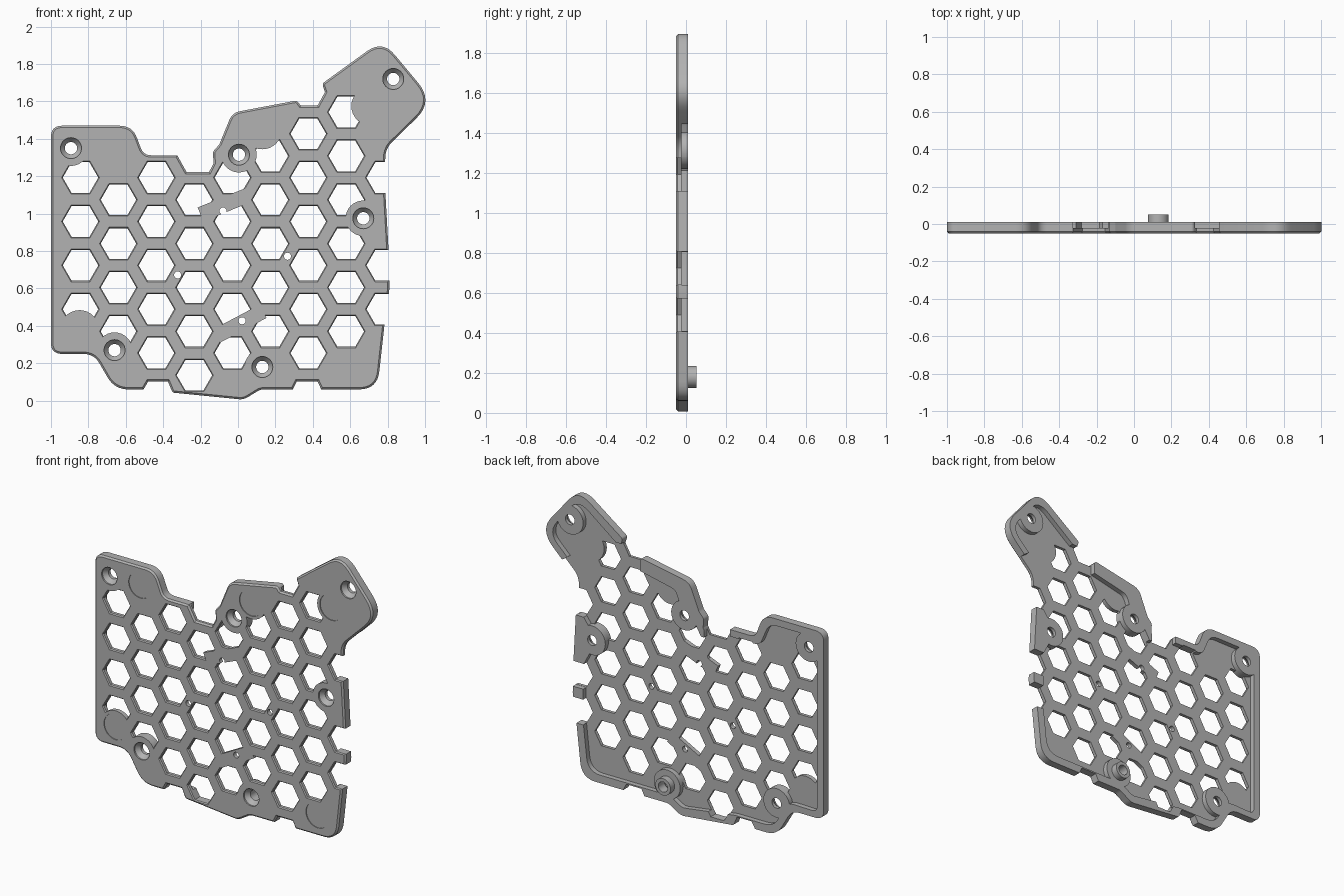
import bpy
import bmesh
import math
from mathutils import Vector, Matrix

if "Cube" in bpy.data.objects:
    bpy.data.objects.remove(bpy.data.objects["Cube"], do_unlink=True)

FRONT, BACK, FLOOR, POST_END = -0.05, 0.01, -0.022, 0.052

grey = bpy.data.materials.new("warm_grey")
grey.use_nodes = True
grey.diffuse_color = (0.45, 0.45, 0.45, 1)
grey.node_tree.nodes["Principled BSDF"].inputs["Base Color"].default_value = (0.45, 0.45, 0.45, 1)


def rounded(corners, steps=8):
    """Closed outline of (x, z, radius) corners with eased corners."""
    pts = [Vector(c[:2]) for c in corners]
    out = []
    for i, p in enumerate(pts):
        a, b = pts[i - 1] - p, pts[(i + 1) % len(pts)] - p
        r = corners[i][2]
        if r == 0:
            out.append(p)
            continue
        t = min(r / math.tan(a.angle(b) / 2), 0.49 * a.length, 0.49 * b.length)
        start, end = p + a.normalized() * t, p + b.normalized() * t
        for k in range(steps + 1):
            s = k / steps
            out.append(start * (1 - s) ** 2 + p * 2 * s * (1 - s) + end * s * s)
    return out


def new_object(name, bm):
    bmesh.ops.recalc_face_normals(bm, faces=bm.faces)
    mesh = bpy.data.meshes.new(name)
    bm.to_mesh(mesh)
    bm.free()
    ob = bpy.data.objects.new(name, mesh)
    bpy.context.collection.objects.link(ob)
    return ob


def prism(name, outline, y0, y1, chamfer=0.0):
    """Extrude an x-z outline along y, optionally chamfering the front edge."""
    bm = bmesh.new()
    face = bm.faces.new([bm.verts.new((p[0], y0 + chamfer, p[1])) for p in outline])
    back = bmesh.ops.extrude_face_region(bm, geom=[face], use_keep_orig=True)["geom"]
    bmesh.ops.translate(bm, vec=(0, y1 - y0 - chamfer, 0),
                        verts=[v for v in back if isinstance(v, bmesh.types.BMVert)])
    bmesh.ops.recalc_face_normals(bm, faces=bm.faces)
    if chamfer:
        bmesh.ops.inset_region(bm, faces=[face], thickness=chamfer, use_even_offset=True)
        bmesh.ops.translate(bm, vec=(0, -chamfer, 0), verts=face.verts)
    return new_object(name, bm)


def lathe(name, x, z, profile, sides=32):
    """Solid of revolution along y from (radius, y) rings."""
    bm = bmesh.new()
    add_rings(bm, x, z, profile, sides)
    return new_object(name, bm)


def add_rings(bm, x, z, profile, sides):
    rings = [[bm.verts.new((x + r * math.cos(math.tau * i / sides), y,
                            z + r * math.sin(math.tau * i / sides)))
              for i in range(sides)] for r, y in profile]
    for lo, hi in zip(rings, rings[1:]):
        for i in range(sides):
            j = (i + 1) % sides
            bm.faces.new((lo[i], lo[j], hi[j], hi[i]))
    bm.faces.new(rings[0])
    bm.faces.new(rings[-1][::-1])


def combine(target, tool, operation="DIFFERENCE", keep=False):
    mod = target.modifiers.new("shape", "BOOLEAN")
    mod.operation = operation
    mod.solver = "EXACT"
    mod.object = tool
    bpy.context.view_layer.objects.active = target
    bpy.ops.object.modifier_apply(modifier=mod.name)
    if not keep:
        bpy.data.objects.remove(tool, do_unlink=True)


# Outer shape of the plate
outline = rounded([
    (-1, .25, .06), (-1, 1.47, .06), (-.565, 1.47, .1), (-.505, 1.312, .06),
    (-.325, 1.312, 0), (-.275, 1.222, 0), (-.155, 1.222, 0), (-.13, 1.27, 0),
    (-.135, 1.33, .03), (-.1, 1.37, .04), (-.03, 1.54, .08), (.315, 1.605, .02),
    (.335, 1.577, 0), (.425, 1.577, 0), (.465, 1.65, 0), (.45, 1.695, .02),
    (.772, 1.928, .11), (1.046, 1.6, .14), (.79, 1.35, .12), (.783, 1.2, 0),
    (.805, .805, 0), (.81, .6, 0), (.783, .405, 0), (.745, .06, .11),
    (.445, .06, 0), (.425, .103, 0), (.315, .103, 0), (.293, .06, 0),
    (.12, .06, .06), (.03, .005, .08), (-.35, .043, .02), (-.375, .103, 0),
    (-.48, .103, 0), (-.505, .06, 0), (-.66, .06, .16), (-.77, .25, .1)])
plate = prism("base_plate", outline, FRONT, BACK, 0.01)

# Back pocket, leaving a raised rim that is open at the notches
pocket = prism("pocket_cutter", rounded([
    (-.953, .29, .04), (-.953, 1.425, .04), (-.605, 1.425, .09), (-.54, 1.267, .06),
    (-.325, 1.267, 0), (-.325, 1.4, 0), (-.137, 1.4, 0), (-.137, 1.21, 0),
    (-.03, 1.21, 0), (.07, 1.465, .06), (.325, 1.52, 0), (.325, 1.66, 0),
    (.5, 1.66, 0), (.775, 1.87, .1), (.985, 1.6, .12), (.85, 1.47, 0),
    (.95, 1.4, 0), (.9, 1.11, 0), (.73, 1.11, 0), (.64, .98, 0),
    (.73, .805, 0), (.9, .805, 0), (.9, .64, 0), (.735, .64, 0),
    (.735, .57, 0), (.9, .57, 0), (.9, .41, 0), (.733, .41, 0),
    (.7, .112, .1), (.11, .112, .06), (.02, .058, .06), (-.36, .11, .03),
    (-.64, .11, .12), (-.74, .295, .08)]), FLOOR, 0.1)

# Honeycomb cutter: first and last row of each column
columns = [(2, 5), (1, 4), (1, 5), (0, 4), (1, 5), (1, 5), (1, 6), (1, 6), (2, 5)]
bm = bmesh.new()
for col, (low, high) in enumerate(columns):
    for row in range(low, high + 1):
        if (col, row) == (8, 4):
            continue
        z = (0.02, 0.136)[col % 2] + 0.2345 * row
        add_rings(bm, -.842 + .203 * col, z,
                  [(.105, FRONT - .004), (.095, FRONT + .007), (.095, 0.1)], 6)
honeycomb = new_object("honeycomb_cutter", bm)

# Screw bosses and foot pads keep their material
screws = [(-.893, 1.35), (.005, 1.315), (.83, 1.72), (.67, .975), (-.66, .27), (.13, .18)]
for x, z in screws:
    boss = lathe("boss", x, z, [(.095, -.3), (.095, .3)])
    combine(pocket, boss, keep=True)
    combine(honeycomb, boss)
feet = [(-.669, 1.351), (-.847, .38), (.13, 1.448), (.71, 1.575), (.61, .195)]
for x, z in feet[1:4]:
    combine(honeycomb, lathe("pad", x, z, [(.104, -.3), (.104, .3)]))

# Slanted webs beside two of the pin holes
for x, z, side in [(-.056, 1.011, 1), (-.009, .447, -1)]:
    turn = Matrix.Rotation(math.radians(22 if side > 0 else 28), 2)
    web = [Vector((x, z)) + turn @ Vector((u, v * side))
           for u, v in [(-.14, 0), (.14, 0), (.14, .08), (-.14, .08)]]
    combine(honeycomb, prism("web", web, -.3, .3))

combine(plate, pocket)
combine(plate, honeycomb)

# Round standoff on the back
x, z = screws[-1]
combine(plate, lathe("standoff", x, z, [(.055, -.02), (.055, POST_END)]), "UNION")

# Countersunk screw holes, pin holes and shallow foot recesses
for x, z in screws:
    combine(plate, lathe("screw_hole", x, z, [
        (.056, -.1), (.056, -.04), (.033, -.012), (.033, .1)]))
for x, z in [(-.08, 1.014), (.265, .772), (-.323, .672), (.022, .427)]:
    combine(plate, lathe("pin_hole", x, z, [(.019, -.1), (.019, .1)], 20))
for x, z in feet:
    combine(plate, lathe("foot_recess", x, z, [(.085, -.1), (.085, FRONT + .005)]))

plate.data.materials.clear()
plate.data.materials.append(grey)
bpy.ops.object.select_all(action="DESELECT")
plate.select_set(True)
bpy.context.view_layer.objects.active = plate
bpy.ops.object.shade_smooth_by_angle(angle=math.radians(30))
